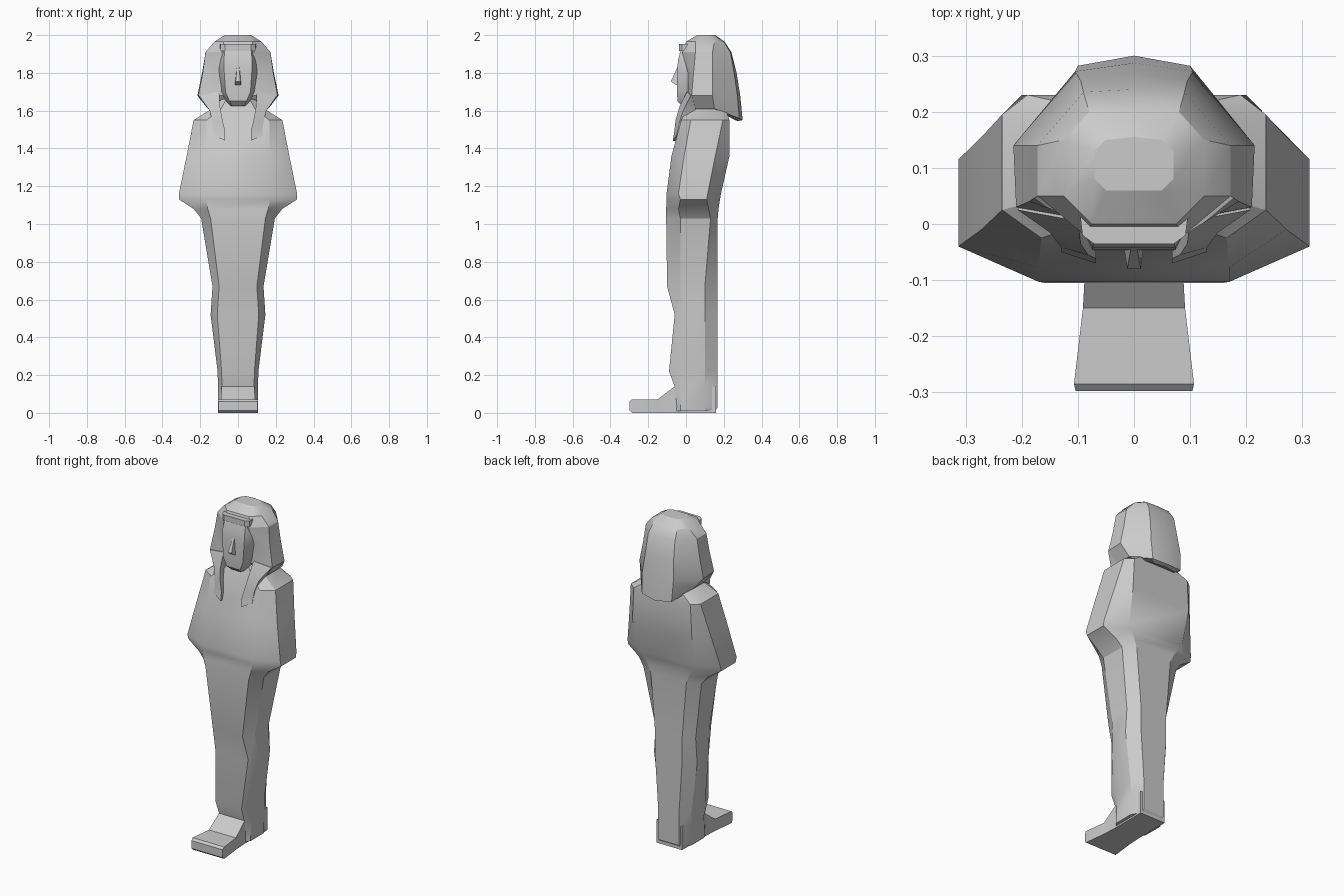
import bpy, bmesh, math


def loft(name, rings, angle=28):
    """Skin a list of closed rings and cap both ends."""
    bm = bmesh.new()
    loops = [[bm.verts.new(p) for p in ring] for ring in rings]
    n = len(loops[0])
    for a, b in zip(loops, loops[1:]):
        for i in range(n):
            j = (i + 1) % n
            bm.faces.new((a[i], a[j], b[j], b[i]))
    bm.faces.new(loops[0])
    bm.faces.new(loops[-1])
    bmesh.ops.recalc_face_normals(bm, faces=bm.faces)
    me = bpy.data.meshes.new(name)
    bm.to_mesh(me)
    bm.free()
    ob = bpy.data.objects.new(name, me)
    bpy.context.collection.objects.link(ob)
    bpy.ops.object.select_all(action='DESELECT')
    ob.select_set(True)
    bpy.context.view_layer.objects.active = ob
    bpy.ops.object.shade_smooth_by_angle(angle=math.radians(angle))
    return ob


def mirrored(half):
    """Close a right-hand half ring by reflecting it across x = 0."""
    return half + [(-x, y, z) for x, y, z in reversed(half) if x > 0]


# wrapped body: z, front corner x y, side x, side front y, side back y, back corner x y
body = [
    (0.01, .085, -.05, .105, -.03, .10, .07, .155),
    (0.03, .085, -.05, .105, -.03, .10, .07, .168),
    (0.14, .085, -.06, .106, -.02, .10, .07, .168),
    (0.22, .087, -.09, .108, -.03, .10, .07, .168),
    (0.52, .110, -.06, .145, -.01, .10, .09, .168),
    (0.67, .100, -.10, .135, -.03, .10, .09, .168),
    (1.03, .145, -.105, .195, -.03, .13, .12, .168),
    (1.08, .160, -.105, .235, -.04, .12, .14, .172),
    (1.13, .170, -.103, .313, -.03, .11, .17, .180),
    (1.16, .170, -.103, .313, -.04, .115, .19, .185),
    (1.36, .170, -.077, .272, -.01, .155, .20, .230),
    (1.55, .165, -.025, .235, .025, .195, .19, .230),
]
collar = [(1.61, .09, .00, .14, .05, .17, .10, .21),
          (1.68, .05, .02, .08, .05, .14, .06, .17)]
loft("wrapped_body", [mirrored([(xf, yf, z), (xs, y1, z), (xs, y2, z), (xb, yb, z)])
                      for z, xf, yf, xs, y1, y2, xb, yb in body + collar])

# feet: y, half width, bottom z, top z
feet = [(-.298, .104, .012, .06), (-.285, .107, 0, .072), (-.15, .091, 0, .072),
        (-.06, .086, 0, .14), (.16, .086, 0, .14)]
loft("feet", [[(-w, y, a), (w, y, a), (w, y, b), (-w, y, b)] for y, w, a, b in feet])

# headdress: five half-ring points per level, front to back
hood = [
    (2.00, [(.05, .06), (.07, .08), (.07, .13), (.05, .15), (0, .155)]),
    (1.965, [(.075, .0), (.125, .05), (.125, .15), (.08, .20), (0, .205)]),
    (1.91, [(.088, -.02), (.172, .05), (.172, .14), (.09, .235), (0, .24)]),
    (1.80, [(.10, .01), (.187, .04), (.19, .14), (.095, .255), (0, .268)]),
    (1.68, [(.11, .01), (.21, .03), (.215, .14), (.105, .272), (0, .287)]),
]
rings = [mirrored([(x, y, z) for x, y in pts]) for z, pts in hood]
rings.append(mirrored([(.10, .03, 1.66), (.16, .05, 1.61), (.16, .15, 1.61),
                       (.10, .282, 1.56), (0, .30, 1.55)]))
rings.append(mirrored([(.06, .05, 1.66), (.12, .07, 1.62), (.12, .15, 1.61),
                       (.08, .26, 1.55), (0, .275, 1.545)]))
loft("headdress", rings)

# brow band
loft("brow_band", [mirrored([(.07, -.036, z), (.092, -.02, z), (.10, .05, z)])
                   for z in (1.917, 1.952)])

# face: z, front half width, front y, side half width
face = [(1.625, .03, -.02, .045), (1.65, .045, -.045, .065), (1.70, .066, -.048, .09),
        (1.82, .074, -.046, .108), (1.87, .074, -.042, .108), (1.93, .07, -.025, .09)]
loft("face", [mirrored([(w, y, z), (s, .02, z), (s, .08, z)]) for z, w, y, s in face])
loft("nose", [mirrored([(w, y, z), (w + .004, -.03, z)])
              for z, w, y in ((1.735, .016, -.05), (1.755, .012, -.08), (1.83, .006, -.046))])

# front lappets: inner x, outer x, inner z, outer z, front y, back y
lappet = [(.10, .207, 1.70, 1.68, .005, .07), (.095, .15, 1.62, 1.60, -.035, .05),
          (.082, .135, 1.55, 1.54, -.055, .03), (.068, .13, 1.49, 1.50, -.062, .02),
          (.068, .13, 1.44, 1.47, -.07, .01)]
for side, s in (("left", -1), ("right", 1)):
    loft(side + "_lappet", [[(s * a, yf, za), (s * b, yf + .02, zb), (s * b, yb, zb), (s * a, yb, za)]
                            for a, b, za, zb, yf, yb in lappet])
